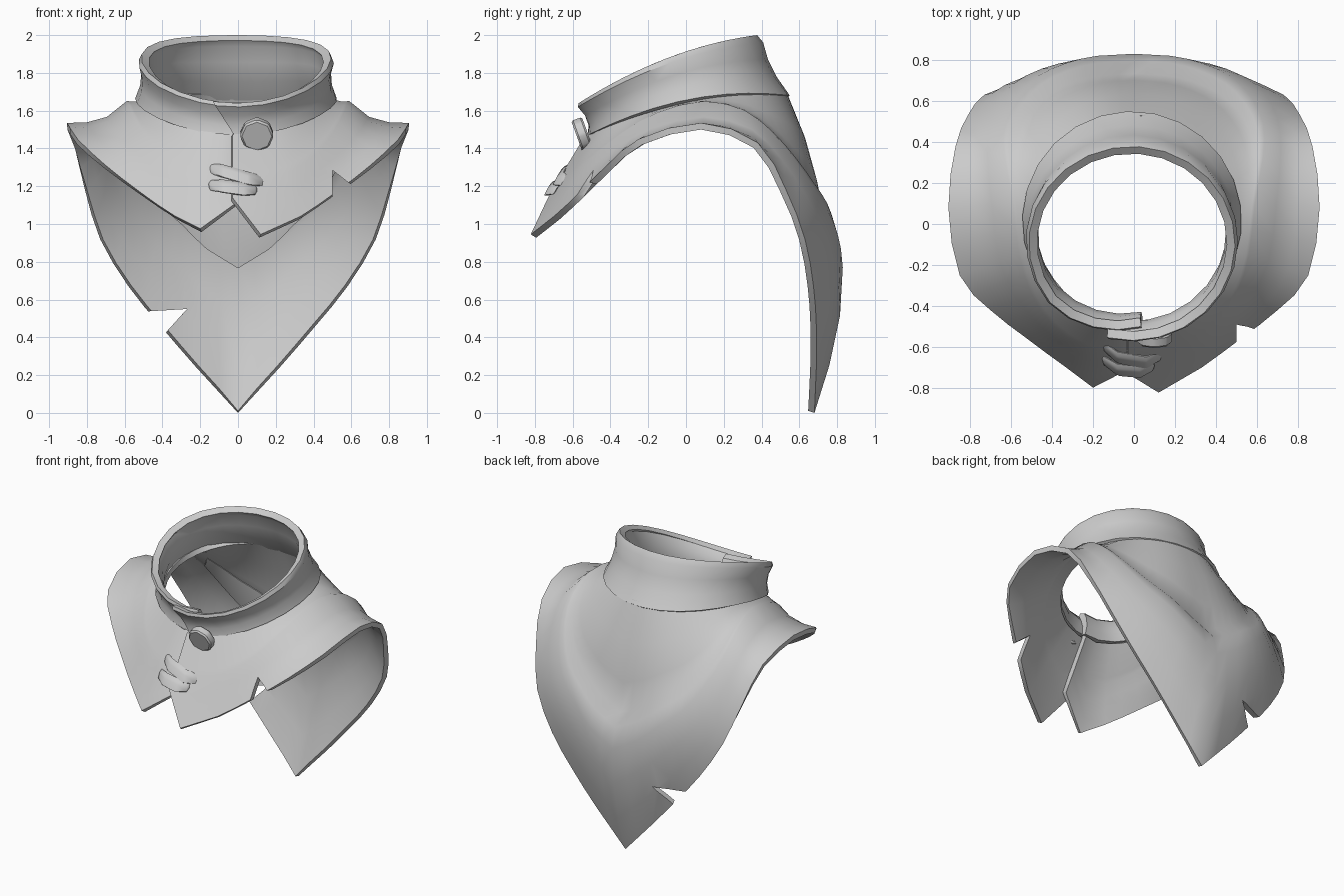
import bpy, bmesh
from math import sin, cos, radians
from mathutils import Vector as V

if "Cube" in bpy.data.objects:
    bpy.data.objects.remove(bpy.data.objects["Cube"])


def make(name, verts, faces):
    me = bpy.data.meshes.new(name)
    me.from_pydata([tuple(v) for v in verts], [], faces)
    ob = bpy.data.objects.new(name, me)
    bpy.context.collection.objects.link(ob)
    return ob


def smooth(ob, angle=38):
    bpy.ops.object.select_all(action='DESELECT')
    bpy.context.view_layer.objects.active = ob
    ob.select_set(True)
    for m in list(ob.modifiers):
        bpy.ops.object.modifier_apply(modifier=m.name)
    bpy.ops.object.shade_smooth_by_angle(angle=radians(angle))


def sheet(name, cols, thick):
    """Cloth strip from columns of points (bottom to top), thickened inwards."""
    n = len(cols[0])
    faces = [(i*n+j, (i+1)*n+j, (i+1)*n+j+1, i*n+j+1)
             for i in range(len(cols)-1) for j in range(n-1)]
    ob = make(name, [p for c in cols for p in c], faces)
    m = ob.modifiers.new("thickness", 'SOLIDIFY')
    m.thickness, m.offset = thick, -1
    return ob


def notch(target, tri, y0, y1):
    """Cut a triangular nick, drawn in the front view, through the cloth."""
    vs = [(x, y, z) for y in (y0, y1) for x, z in tri]
    c = make("notch_cutter", vs, [(0, 1, 2), (5, 4, 3), (0, 3, 4, 1), (1, 4, 5, 2), (2, 5, 3, 0)])
    bm = bmesh.new()
    bm.from_mesh(c.data)
    bmesh.ops.recalc_face_normals(bm, faces=bm.faces)
    bm.to_mesh(c.data)
    bm.free()
    c.hide_render = True
    c.hide_set(True)
    m = target.modifiers.new("notch", 'BOOLEAN')
    m.operation, m.object, m.solver = 'DIFFERENCE', c, 'EXACT'
    m.use_self = True


# Cape: neck angle, fold ridge and hem, from the front opening round to the back point
ANGLE = [0, 9, 22, 38, 55, 73, 92, 109, 122, 134, 145, 156, 168, 180]
RIDGE = [(0, -.61, 1.31), (.10, -.65, 1.24), (.25, -.60, 1.27), (.40, -.49, 1.36),
         (.50, -.34, 1.48), (.56, -.15, 1.59), (.59, .10, 1.65), (.63, .33, 1.59),
         (.63, .49, 1.45), (.57, .62, 1.28), (.47, .72, 1.12), (.33, .785, 1.0),
         (.18, .82, .87), (0, .83, .77)]
HEM = [(0, -.71, 1.14), (.16, -.81, .96), (.33, -.70, 1.04), (.52, -.56, 1.17),
       (.70, -.42, 1.31), (.85, -.25, 1.45), (.905, .08, 1.535), (.87, .38, 1.43),
       (.81, .53, 1.18), (.73, .63, .92), (.58, .675, .67), (.41, .69, .46),
       (.22, .69, .24), (0, .68, 0)]


def sample(pts, u):
    """Point at position u along a list: straight near the front, curved elsewhere."""
    i = min(int(u), len(pts)-2)
    t = u-i
    p = [V(q) for q in pts]
    a, b = p[i], p[i+1]
    if i < 2 or i == len(pts)-2:
        return a.lerp(b, t)
    m, n = (b-p[i-1])/2, (p[i+2]-a)/2
    return a*(2*t**3-3*t*t+1)+m*(t**3-2*t*t+t)+b*(3*t*t-2*t**3)+n*(t**3-t*t)


def guides(u):
    i = min(int(u), 12)
    a = radians(ANGLE[i]+(ANGLE[i+1]-ANGLE[i])*(u-i))
    neck = V((.49*sin(a), .01-.52*cos(a), 1.59-.115*cos(a)+.055*sin(a)**2))
    return a, neck, sample(RIDGE, u), sample(HEM, u), V((sin(a), -cos(a), 0))


def column(u, side):
    a, neck, ridge, hem, out = guides(u)
    back, mid = max(0, -cos(a))**1.5, abs(sin(a))**4
    pts = [hem]
    for t, b, d in ((.33, .03, .035), (.67, .035, .045)):
        pts.append(hem.lerp(ridge, t) + out*b*back - V((0, 0, d*mid)))
    pts.append(ridge)
    for t, b in ((.15, .012), (.24, -.025), (.45, .005), (.72, .02)):
        pts.append(ridge.lerp(neck, t) + out*b*back)
    pts.append(neck)
    for k, p in enumerate(pts):
        p.x *= side
        if u == 0:                      # overlapping front edges
            p.x -= .03*side
            p.y -= .02 if side > 0 else -.03
        elif u == 1 and k < 3:
            p.x -= .04
            p.y -= .012*side
            p.z -= .015*side
    return pts


US = [0, 1] + [2+k/2 for k in range(23)]
cols = [column(u, 1) for u in US] + [column(u, -1) for u in US[-2::-1]]
cape = sheet("cape", cols, .035)
notch(cape, [(.50, 1.285), (.50, 1.0), (.70, 1.13)], -1, -.3)
notch(cape, [(-.27, .55), (-.60, .53), (-.46, .34)], .4, 1)
smooth(cape, 50)


# Under layer: the inner cowl's pointed hem hanging inside the back of the cape
def under(u, side):
    a, neck, ridge, hem, out = guides(u)
    back = max(0, -cos(a))
    pts = [ridge-out*(.04+.05*back), ridge.lerp(neck, .16)-out*(.04+.03*back),
           ridge.lerp(neck, .36)-out*.025]
    for p in pts:
        p.x *= side
    return pts


us = [8+k/2 for k in range(11)]
smooth(sheet("under_layer", [under(u, 1) for u in us] + [under(u, -1) for u in us[-2::-1]], .025), 50)

# Collar: tilted band whose far end tucks in behind the near one
cols = []
N = 26
for i in range(N+1):
    u = i/N
    col = []
    for t, pinch in ((0, 0), (.3, .02), (.6, .02), (.88, 0), (1, .012)):
        d = -1-13*t + u*(367+13*t)
        a = radians(d)
        f = 1-(.06+.08*t)*max(0, (d-312)/54)
        rx, ry = .535-.02*t-pinch, .535-.05*t-pinch
        zb = 1.575-.105*cos(a)+.085*sin(a)**2
        zt = 1.82-.18*cos(a)+.06*sin(a)**2
        col.append((-.01+rx*f*sin(a), .015-.11*t-ry*f*cos(a), zb+(zt-zb)*t))
    cols.append(col)
smooth(sheet("collar", cols, .045))

# Button
bpy.ops.mesh.primitive_cylinder_add(vertices=8, radius=.09, depth=.06,
                                    location=(.1, -.55, 1.475), rotation=(radians(110), 0, 0))
button = bpy.context.object
button.name = "button"
b = button.modifiers.new("bevel", 'BEVEL')
b.width, b.segments = .01, 1
smooth(button, 30)


# Stitches: two arched straps across the front opening
def stitch(name, path):
    up, fwd = V((0, .45, .89))*.034, V((0, -.89, -.45))*.022
    verts = []
    for p, s in zip(path, (.75, 1, 1, .75)):
        verts += [V(p)+s*(up*x+fwd*y) for x, y in ((-1, -1), (1, -1), (1, 1), (-1, 1))]
    faces = [(0, 1, 2, 3), (15, 14, 13, 12)]
    faces += [(k*4+j, k*4+4+j, k*4+4+(j+1) % 4, k*4+(j+1) % 4) for k in range(3) for j in range(4)]
    ob = make(name, verts, faces)
    m = ob.modifiers.new("bevel", 'BEVEL')
    m.width, m.segments = .012, 1
    smooth(ob, 40)


stitch("upper_stitch", [(-.155, -.59, 1.295), (-.08, -.65, 1.28), (.06, -.675, 1.24), (.14, -.635, 1.225)])
stitch("lower_stitch", [(-.155, -.66, 1.205), (-.08, -.71, 1.20), (.03, -.72, 1.185), (.10, -.69, 1.18)])
